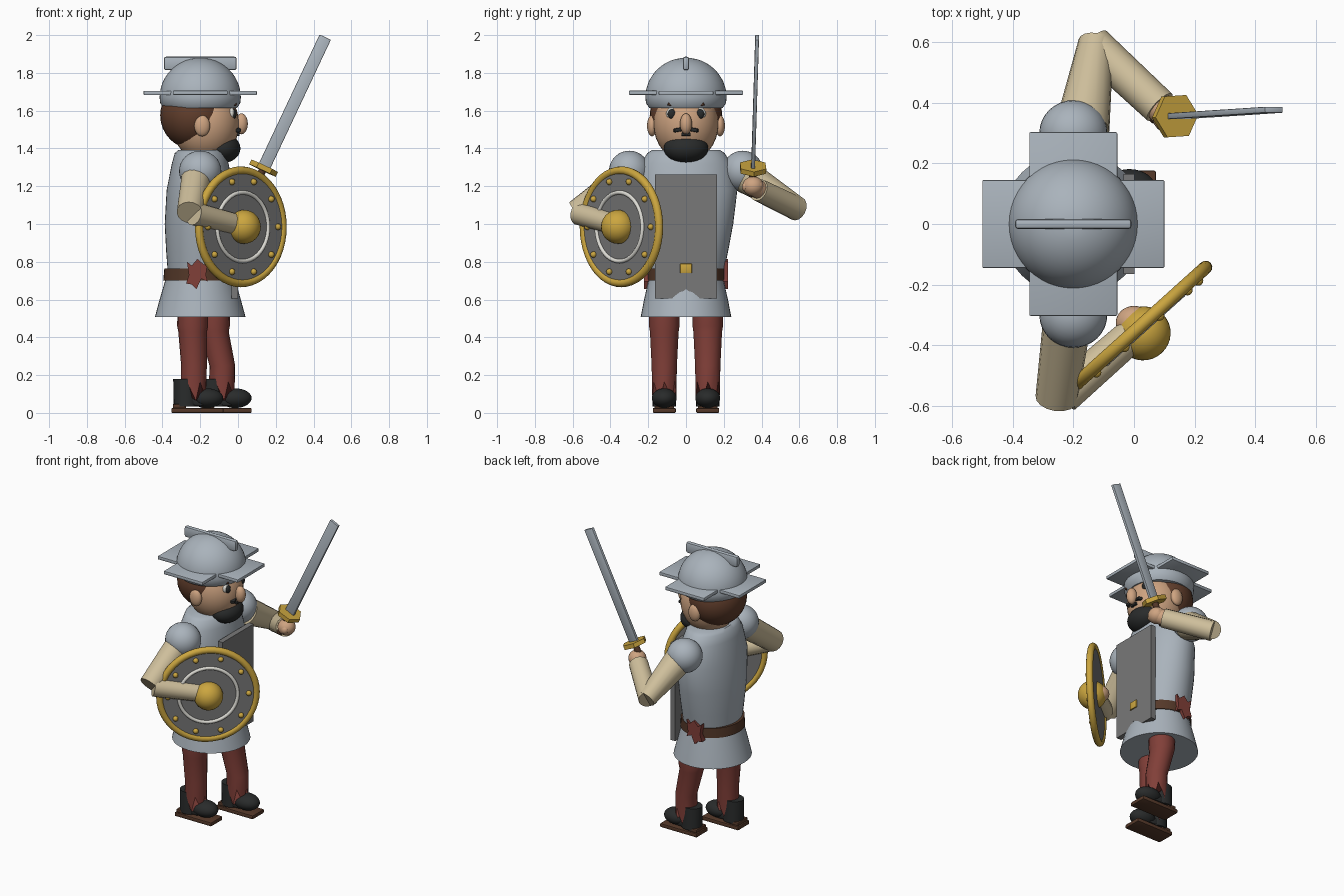
import bpy, bmesh, math
from mathutils import Matrix, Vector, Euler

if "Cube" in bpy.data.objects:
    bpy.data.objects.remove(bpy.data.objects["Cube"], do_unlink=True)


def material(name, *rgb):
    m = bpy.data.materials.new(name)
    m.use_nodes = True
    m.diffuse_color = (*rgb, 1)
    m.node_tree.nodes["Principled BSDF"].inputs["Base Color"].default_value = (*rgb, 1)
    return m


steel = material("steel", .40, .45, .50)
grey = material("dark grey", .19, .19, .19)
gold = material("gold", .60, .38, .05)
red = material("red cloth", .22, .05, .04)
leather = material("leather brown", .09, .04, .022)
hair_brown = material("hair brown", .12, .048, .025)
black = material("black", .022, .024, .024)
skin = material("skin", .62, .37, .22)
linen = material("linen", .62, .52, .33)
white = material("off white", .72, .71, .66)


def finish(name, bm, mat, matrix=Matrix(), angle=40):
    bmesh.ops.recalc_face_normals(bm, faces=bm.faces)
    me = bpy.data.meshes.new(name)
    bm.to_mesh(me)
    bm.free()
    me.materials.append(mat)
    ob = bpy.data.objects.new(name, me)
    ob.matrix_world = matrix
    bpy.context.collection.objects.link(ob)
    bpy.ops.object.select_all(action='DESELECT')
    ob.select_set(True)
    bpy.context.view_layer.objects.active = ob
    bpy.ops.object.shade_smooth_by_angle(angle=math.radians(angle))
    return ob


def frame(loc, rot=(0, 0, 0)):
    return Matrix.Translation(loc) @ Euler(rot).to_matrix().to_4x4()


def ball(name, loc, size, mat, base=Matrix(), segs=32):
    bm = bmesh.new()
    bmesh.ops.create_uvsphere(bm, u_segments=segs, v_segments=segs // 2, radius=1)
    bmesh.ops.scale(bm, vec=size, verts=bm.verts)
    return finish(name, bm, mat, base @ Matrix.Translation(loc))


def box(name, loc, size, mat, base=Matrix(), bevel=0.0):
    bm = bmesh.new()
    bmesh.ops.create_cube(bm, size=1)
    bmesh.ops.scale(bm, vec=size, verts=bm.verts)
    if bevel:
        bmesh.ops.bevel(bm, geom=bm.edges[:], offset=bevel, segments=2, affect='EDGES', profile=.5)
    return finish(name, bm, mat, base @ Matrix.Translation(loc))


def tube(name, p, q, r1, r2, mat, segs=20):
    p, q = Vector(p), Vector(q)
    bm = bmesh.new()
    bmesh.ops.create_cone(bm, cap_ends=True, segments=segs, radius1=r1, radius2=r2, depth=(q - p).length)
    turn = (q - p).to_track_quat('Z', 'Y').to_matrix().to_4x4()
    return finish(name, bm, mat, Matrix.Translation((p + q) / 2) @ turn)


def loft(name, rings, mat, segs=40, jag=0.0):
    """Elliptical rings (x, y, z, rx, ry) bridged bottom to top; jag makes a torn hem."""
    bm = bmesh.new()
    loops = []
    for n, (x, y, z, rx, ry) in enumerate(rings):
        loop = []
        for i in range(segs):
            a = math.tau * i / segs
            drop = jag * (i % 3) / 2 if n == 0 else 0
            loop.append(bm.verts.new((x + rx * math.cos(a), y + ry * math.sin(a), z - drop)))
        loops.append(loop)
    for a, b in zip(loops, loops[1:]):
        for i in range(segs):
            j = (i + 1) % segs
            bm.faces.new((a[i], a[j], b[j], b[i]))
    bm.faces.new(loops[0][::-1])
    bm.faces.new(loops[-1])
    return finish(name, bm, mat)


def prism(name, outline, thick, mat, base):
    """Extrude a flat outline both ways along its local z."""
    bm = bmesh.new()
    face = bm.faces.new([bm.verts.new((u, v, -thick / 2)) for u, v in outline])
    ext = bmesh.ops.extrude_face_region(bm, geom=[face])["geom"]
    bmesh.ops.translate(bm, vec=(0, 0, thick), verts=[v for v in ext if isinstance(v, bmesh.types.BMVert)])
    return finish(name, bm, mat, base)


def ring(name, radius, tube_r, z, mat, base, flat=1.0):
    bm = bmesh.new()
    circle = bmesh.ops.create_circle(bm, segments=12, radius=tube_r,
                                     matrix=Matrix.Translation((radius, 0, 0)) @ Matrix.Rotation(math.pi / 2, 4, 'X'))
    bmesh.ops.scale(bm, vec=(1, 1, flat), verts=bm.verts)
    bmesh.ops.spin(bm, geom=bm.verts[:] + bm.edges[:], cent=(0, 0, 0), axis=(0, 0, 1),
                   angle=math.tau, steps=48, use_merge=True)
    bmesh.ops.remove_doubles(bm, verts=bm.verts, dist=.0005)
    return finish(name, bm, mat, base @ Matrix.Translation((0, 0, z)))


CX = -0.2

# Helmet: dome, crossed brim plates and crest
dome = [(CX, 0, 1.615, .195, .195), (CX, 0, 1.64, .212, .212)]
dome += [(CX, 0, 1.67 + .21 * math.sin(t * math.pi / 24), .215 * math.cos(t * math.pi / 24),
          .215 * math.cos(t * math.pi / 24)) for t in range(12)]
loft("helmet_dome", dome, steel, 48)
box("brim_long", (CX, 0, 1.694), (.6, .29, .022), steel, bevel=.004)
box("brim_wide", (CX, 0, 1.695), (.29, .605, .022), steel, bevel=.004)
box("helmet_crest", (CX, 0, 1.85), (.385, .034, .072), steel, bevel=.012)

# Head, hair and face
ball("head", (-.172, 0, 1.53), (.178, .172, .2), skin)
ball("hair", (-.232, 0, 1.575), (.18, .192, .18), hair_brown)
ball("nose", (.018, 0, 1.53), (.034, .032, .055), skin)
ball("beard", (-.085, 0, 1.4), (.098, .118, .078), black)
box("mouth", (-.006, 0, 1.475), (.03, .05, .018), black, bevel=.005)
for side, s in (("left", 1), ("right", -1)):
    ball(side + "_ear", (-.19, s * .18, 1.52), (.042, .026, .056), skin)
    ball(side + "_eye_white", (-.036, s * .076, 1.585), (.02, .029, .032), white)
    ball(side + "_pupil", (-.022, s * .076, 1.583), (.014, .021, .026), black)
    box(side + "_eyebrow", (0, 0, 0), (.02, .055, .016), hair_brown,
        frame((-.025, s * .072, 1.63), (s * .25, 0, -s * .35)), .004)
    box(side + "_moustache", (0, 0, 0), (.03, .06, .02), black,
        frame((-.006, s * .036, 1.5), (-s * .2, 0, -s * .3)), .006)

# Torso, skirt and belt
loft("torso", [(CX, 0, .72, .17, .195), (CX, 0, .85, .18, .222), (CX, 0, 1.0, .188, .25),
               (CX, 0, 1.18, .178, .272), (CX, 0, 1.32, .15, .24), (CX, 0, 1.375, .135, .205),
               (CX, 0, 1.392, .115, .18)], steel)
loft("skirt", [(CX, 0, .508, .24, .24), (CX, 0, .6, .215, .222), (CX, 0, .72, .18, .195)], steel)
loft("belt", [(CX, 0, .7, .196, .204), (CX, 0, .764, .19, .204)], leather)
knot = [(-.055, .07), (-.03, .05), (0, .085), (.035, .055), (.055, .075), (.045, .0), (.055, -.035),
        (.02, -.02), (-.005, -.075), (-.03, -.05), (-.06, -.045), (-.045, 0)]
for side, s in (("left", 1), ("right", -1)):
    prism(side + "_cloth_knot", knot, .045, red, frame((-.215, s * .2, .73), (math.pi / 2, 0, 0)))

# Breastplate with notched hem, and buckle
plate = [(-.165, .605), (-.07, .605), (0, .655), (.07, .605), (.165, .605), (.165, 1.262), (-.165, 1.262)]
prism("breastplate", plate, .036, grey, frame((-.017, 0, 0), (math.pi / 2, 0, math.pi / 2)))
box("buckle", (.002, 0, .765), (.014, .062, .05), gold, bevel=.003)

# Legs and shoes: the left foot steps forward
for side, y, x in (("left", .115, 0), ("right", -.115, -.15)):
    top = -.125 if side == "left" else -.24
    loft(side + "_leg", [(x - .085, y, .165, .068, .064), (x - .083, y, .25, .068, .068),
                         (top, y, .43, .076, .077), (top, y, .46, .082, .082),
                         (top, y, .6, .08, .08)], red, 18, .1)
    loft(side + "_boot", [(x - .125, y, .035, .066, .062), (x - .125, y, .18, .068, .058)], black, 20)
    ball(side + "_toe_cap", (x - .015, y, .078), (.087, .066, .052), black)
    box(side + "_instep", (x - .09, y, .06), (.13, .1, .05), black, bevel=.015)
    box(side + "_sole", (x - .065, y, .013), (.275, .122, .026), leather, bevel=.006)
    box(side + "_heel", (x - .16, y, .036), (.07, .105, .022), leather, bevel=.005)

# Shoulders and arms
for side, s in (("left", 1), ("right", -1)):
    ball(side + "_shoulder", (CX, s * .3, 1.28), (.112, .108, .108), steel)
tube("left_upper_arm", (-.17, .32, 1.25), (-.125, .6, 1.08), .09, .058, linen, 16)
tube("left_forearm", (-.135, .59, 1.08), (.085, .385, 1.18), .064, .06, linen, 16)
tube("left_wrist", (.07, .4, 1.175), (.11, .36, 1.195), .05, .048, skin)
ball("left_hand", (.115, .355, 1.2), (.055, .056, .052), skin)
tube("right_upper_arm", (-.22, -.32, 1.25), (-.255, -.575, 1.06), .08, .07, linen, 16)
tube("right_forearm", (-.235, -.565, 1.055), (0, -.36, .995), .062, .056, linen, 16)
ball("right_hand", (.0, -.325, .99), (.06, .055, .05), skin)

# Sword, built along its own axis
sword = frame((.135, .355, 1.295), (-.028, .44, 0))
for i in range(4):
    ball("left_finger_%d" % (i + 1), (.035, .035 - .024 * i, -.085 - .008 * (i % 2)), (.024, .02, .026), skin, sword, 16)
tube("sword_handle", sword @ Vector((0, 0, -.16)), sword @ Vector((0, 0, .01)), .02, .02, leather, 12)
tube("sword_guard", sword @ Vector((0, 0, -.013)), sword @ Vector((0, 0, .015)), .078, .078, gold, 6)
box("sword_blade", (0, 0, .385), (.066, .02, .765), steel, sword, .004)

# Shield, built facing its own z axis
shield = frame((.015, -.342, .985), (math.pi / 2, 0, math.radians(42)))
disc = [(.295 * math.cos(math.tau * i / 48), .295 * math.sin(math.tau * i / 48)) for i in range(48)]
prism("shield_face", disc, .026, grey, shield)
ring("shield_rim", .298, .022, 0, gold, shield)
ring("shield_inlay", .182, .011, .014, white, shield)
ball("shield_boss", (0, 0, .025), (.09, .09, .088), gold, shield)
for i in range(10):
    a = math.tau * i / 10
    ball("shield_stud_%d" % (i + 1), (.25 * math.cos(a), .25 * math.sin(a), .016), (.017, .017, .017), gold, shield, 16)
